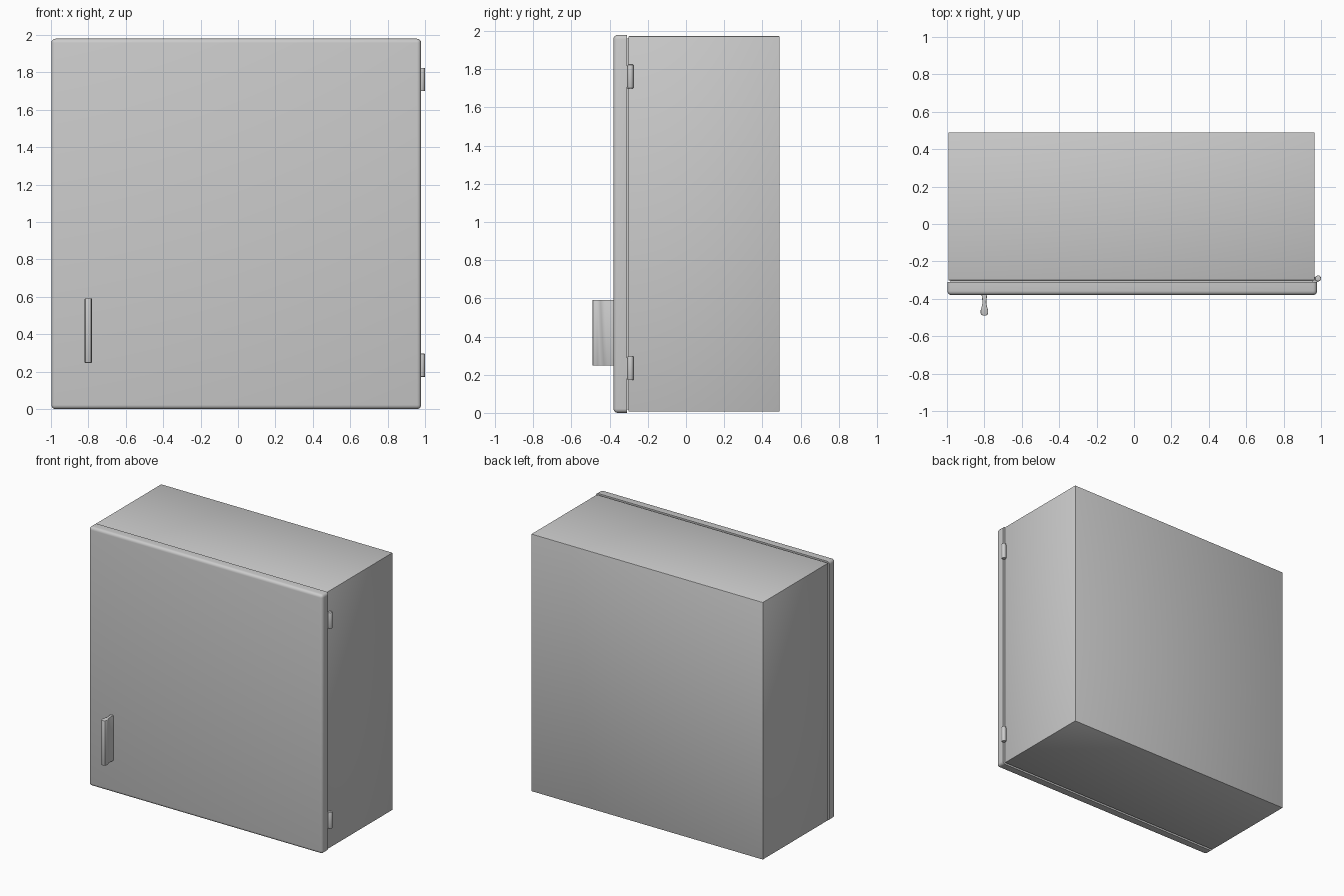
import bpy, bmesh, math
from mathutils import Vector

if "Cube" in bpy.data.objects:
    bpy.data.objects.remove(bpy.data.objects["Cube"])


def finish(bm, name):
    bmesh.ops.recalc_face_normals(bm, faces=bm.faces)
    mesh = bpy.data.meshes.new(name)
    bm.to_mesh(mesh)
    bm.free()
    ob = bpy.data.objects.new(name, mesh)
    bpy.context.collection.objects.link(ob)
    bpy.ops.object.select_all(action='DESELECT')
    ob.select_set(True)
    bpy.context.view_layer.objects.active = ob
    bpy.ops.object.shade_smooth_by_angle(angle=math.radians(35))
    return ob


def box(name, lo, hi, bevel=0.0, segments=3, keep=lambda e: True):
    lo, hi = Vector(lo), Vector(hi)
    bm = bmesh.new()
    bmesh.ops.create_cube(bm, size=1)
    for v in bm.verts:
        v.co = (lo + hi) / 2 + v.co * (hi - lo)
    if bevel:
        bmesh.ops.bevel(bm, geom=[e for e in bm.edges if keep(e)], offset=bevel,
                        segments=segments, profile=0.5, affect='EDGES')
    return finish(bm, name)


def extrude_z(name, profile, z0, z1, bevel):
    bm = bmesh.new()
    face = bm.faces.new([bm.verts.new((x, y, z0)) for x, y in profile])
    top = bmesh.ops.extrude_face_region(bm, geom=[face])['geom']
    for v in top:
        if isinstance(v, bmesh.types.BMVert):
            v.co.z = z1
    rims = [e for e in bm.edges if abs(e.verts[0].co.z - e.verts[1].co.z) < 1e-6]
    bmesh.ops.bevel(bm, geom=rims, offset=bevel, segments=2, profile=0.5, affect='EDGES')
    return finish(bm, name)


# Cabinet body and the recessed seal that forms the seam behind the door
box("cabinet_body", (-0.993, -0.302, 0.006), (0.966, 0.49, 1.974), 0.005, 2)
box("door_seal", (-0.982, -0.32, 0.018), (0.955, -0.295, 1.962))

# Door: rounded on the front and corners, sharp along its back lip
DOOR_BACK = -0.309
box("door", (-0.998, -0.38, 0.0), (0.979, DOOR_BACK, 1.98), 0.022, 4,
    lambda e: any(v.co.y < DOOR_BACK - 0.01 for v in e.verts))

# Handle: narrow web flaring into a rounded grip
half = [(0.015, -0.375), (0.011, -0.41), (0.011, -0.43), (0.016, -0.448),
        (0.020, -0.463), (0.020, -0.476), (0.015, -0.486), (0.006, -0.49)]
cx = -0.80
profile = [(cx + x, y) for x, y in half] + [(cx - x, y) for x, y in reversed(half)]
extrude_z("handle", profile, 0.247, 0.592, 0.004)

# Hinges: a small knuckle barrel on a leaf, top and bottom
for label, z0, z1 in (("lower", 0.172, 0.296), ("upper", 1.70, 1.824)):
    barrel = [(0.984 + 0.016 * math.cos(a), -0.291 + 0.016 * math.sin(a))
              for a in (i * math.tau / 16 for i in range(16))]
    extrude_z(label + "_hinge_barrel", barrel, z0, z1, 0.003)
    box(label + "_hinge_leaf", (0.955, -0.311, z0 + 0.008), (0.982, -0.283, z1 - 0.008))
